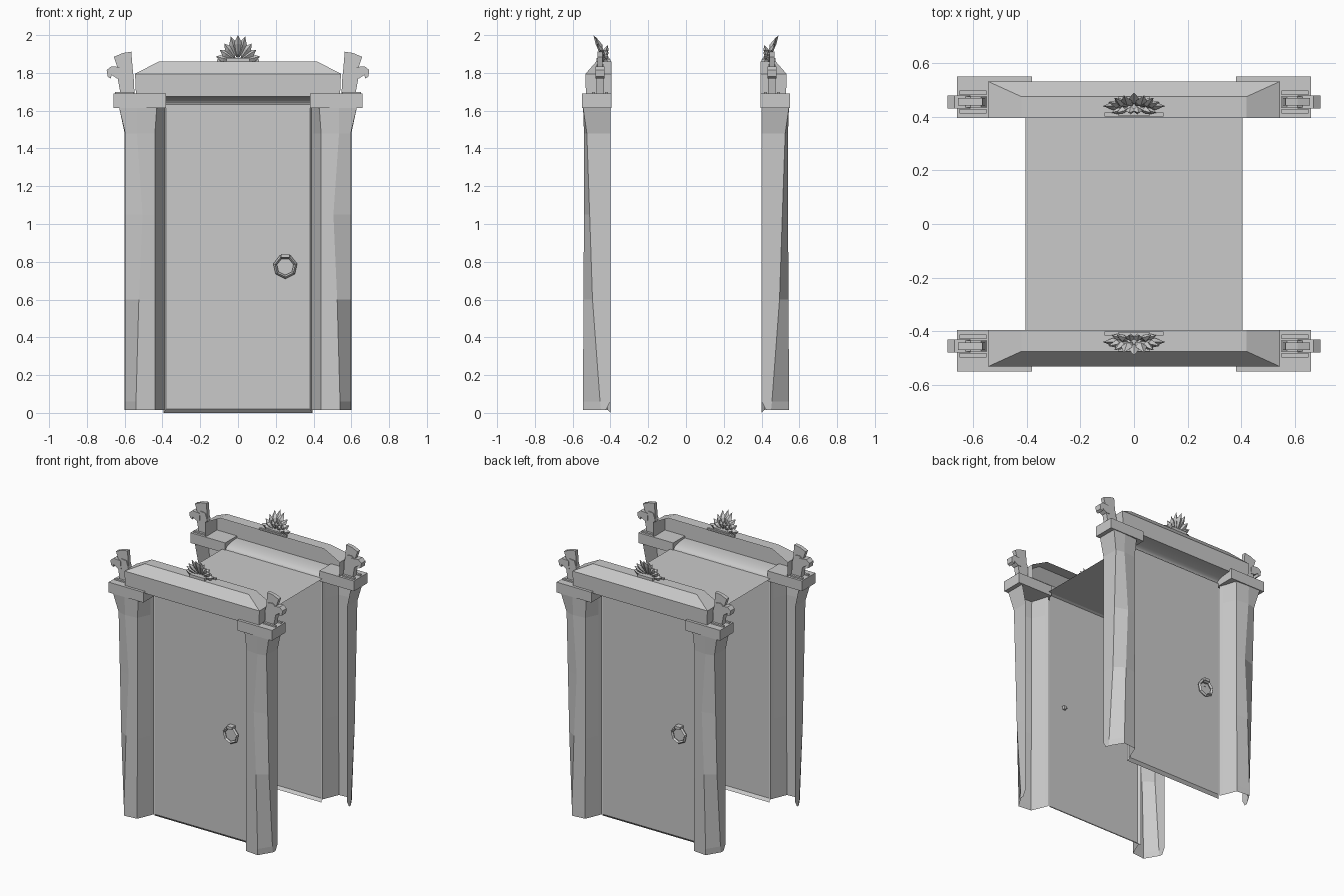
import bpy, bmesh, math
from mathutils import Vector, Matrix

old = bpy.data.objects.get("Cube")
if old:
    bpy.data.objects.remove(old, do_unlink=True)

stone = bpy.data.materials.new("plain grey")
stone.use_nodes = True
grey = (0.59, 0.59, 0.59, 1)
stone.diffuse_color = grey
stone.node_tree.nodes["Principled BSDF"].inputs["Base Color"].default_value = grey


def finish(name, bm, smooth=False, paired=True):
    """Make the front part and its copy turned to the back."""
    mesh = bpy.data.meshes.new(name)
    bmesh.ops.recalc_face_normals(bm, faces=bm.faces)
    for f in bm.faces:
        f.smooth = smooth
    bm.to_mesh(mesh)
    bm.free()
    mesh.materials.append(stone)
    for side in ("front", "back") if paired else ("",):
        ob = bpy.data.objects.new((side + "_" + name).strip("_"), mesh)
        bpy.context.collection.objects.link(ob)
        if side == "back":
            ob.rotation_euler.z = math.pi


def box(bm, x, y, z):
    size = Vector((x[1] - x[0], y[1] - y[0], z[1] - z[0]))
    mid = Vector((sum(x), sum(y), sum(z))) / 2
    bmesh.ops.create_cube(bm, size=1, matrix=Matrix.Translation(mid) @ Matrix.Diagonal(size.to_4d()))


def loft(bm, rings, closed=False):
    rows = [[bm.verts.new(p) for p in ring] for ring in rings]
    n = len(rows[0])
    for a, b in zip(rows, rows[1:]):
        for i in range(n if closed else n - 1):
            j = (i + 1) % n
            bm.faces.new((a[i], a[j], b[j], b[i]))
    return rows


def plate(bm, outline, y, half):
    """Extrude an x-z outline to both sides of y."""
    ends = loft(bm, [[(x, y - half, z) for x, z in outline],
                     [(x, y + half, z) for x, z in outline]], closed=True)
    for ring in ends:
        bm.faces.new(ring)


def mirror_x(bm):
    dup = bmesh.ops.duplicate(bm, geom=bm.verts[:] + bm.edges[:] + bm.faces[:])["geom"]
    verts = [g for g in dup if isinstance(g, bmesh.types.BMVert)]
    bmesh.ops.scale(bm, vec=(-1, 1, 1), verts=verts)


# Pillars: thin shells open toward the inside, with a roughly hewn outer corner
bm = bmesh.new()
levels = [  # height, front corner x, side corner y, front y, back y
    (0.015, 0.54, -0.45, -0.545, -0.425),
    (0.06, 0.54, -0.455, -0.545, -0.4),
    (0.6, 0.525, -0.495, -0.543, -0.4),
    (1.05, 0.505, -0.51, -0.54, -0.4),
    (1.48, 0.535, -0.525, -0.54, -0.4)]
rings = []
for z, fx, sy, fy, by in levels:
    rings.append([(0.39, -0.415, z), (0.4, -0.44, z), (0.44, fy + 0.01, z),
                  (fx, fy, z), (0.597, sy, z), (0.6, by, z)])
rings.append([(0.39, -0.415, 1.62), (0.4, -0.44, 1.62), (0.43, -0.54, 1.62),
              (0.535, -0.545, 1.62), (0.63, -0.545, 1.62), (0.63, -0.4, 1.62)])
loft(bm, rings)
mirror_x(bm)
finish("pillars", bm)

# Capital blocks
bm = bmesh.new()
box(bm, (0.38, 0.66), (-0.55, -0.395), (1.615, 1.69))
mirror_x(bm)
finish("capitals", bm)

# Door: shallow pan whose rim slopes back toward the inside
bm = bmesh.new()
rows = loft(bm, [[(-w, y, lo), (w, y, lo), (w, y, hi), (-w, y, hi)]
                 for w, y, lo, hi in ((0.395, -0.4, 0, 1.64), (0.38, -0.418, 0.02, 1.632))],
            closed=True)
bm.faces.new(rows[-1])
finish("door", bm)

# Lintel: hipped shell, open at the rear
bm = bmesh.new()
rows = loft(bm, [[(-w, -0.395, z), (-w, y, z), (w, y, z), (w, -0.395, z)]
                 for w, y, z in ((0.54, -0.53, 1.675), (0.545, -0.532, 1.795), (0.42, -0.475, 1.86))])
bm.faces.new(rows[-1])
finish("lintel", bm)

# Curved moulding below the lintel
bm = bmesh.new()
arc = [i * math.pi / 12 for i in range(7)]
loft(bm, [[(s * 0.5, -0.53 + 0.13 * math.sin(a), 1.638 + 0.037 * math.cos(a)) for a in arc]
          for s in (-1, 1)])
finish("moulding", bm, smooth=True)

# Beaked finials on the capitals
bm = bmesh.new()
neck = [(0.548, 1.69), (0.553, 1.79), (0.57, 1.84), (0.61, 1.845),
        (0.645, 1.82), (0.635, 1.76), (0.622, 1.69)]
crest = [(0.555, 1.79), (0.565, 1.912), (0.61, 1.905), (0.657, 1.885), (0.632, 1.81)]
beak = [(0.615, 1.83), (0.67, 1.835), (0.695, 1.815), (0.69, 1.78),
        (0.672, 1.77), (0.67, 1.79), (0.64, 1.77), (0.61, 1.77)]
plate(bm, neck, -0.455, 0.02)
plate(bm, crest, -0.455, 0.014)
plate(bm, beak, -0.455, 0.024)
for y in (-0.49, -0.42):
    box(bm, (0.55, 0.65), (y - 0.008, y + 0.008), (1.69, 1.7))
mirror_x(bm)
finish("finials", bm)

# Fan of ridged leaves on top of the lintel
bm = bmesh.new()


def leaf(angle, length, width, base_y, lean):
    out = Vector((math.sin(angle), 0, math.cos(angle)))
    side = Vector((math.cos(angle), 0, -math.sin(angle)))
    root = Vector((0, base_y, 1.86)) + out * 0.02
    mid = root + out * length * 0.6 + Vector((0, lean * 0.4, 0))
    tip = root + out * length + Vector((0, lean, 0))
    ring = [mid + side * width, mid + Vector((0, -0.015, 0)),
            mid - side * width, mid + Vector((0, 0.015, 0))]
    ring = [bm.verts.new(p) for p in ring]
    a, b = bm.verts.new(root), bm.verts.new(tip)
    for i in range(4):
        for end in (a, b):
            bm.faces.new((ring[i], ring[(i + 1) % 4], end))


leaf(0, 0.12, 0.024, -0.445, -0.045)
for s in (-1, 1):
    for angle, length, lean in ((0.28, 0.118, -0.04), (0.65, 0.1, -0.03),
                                (1.0, 0.095, -0.015), (1.35, 0.1, 0)):
        leaf(s * angle, length, 0.024, -0.44, lean)
    for angle in (0.2, 0.8, 1.2):
        leaf(s * angle, 0.07, 0.02, -0.43, 0.015)
box(bm, (-0.06, 0.06), (-0.475, -0.405), (1.855, 1.88))
box(bm, (-0.11, 0.11), (-0.415, -0.4), (1.855, 1.87))
finish("leaf_ornament", bm)

# Seven-sided ring handle with its mount and rear pin
bm = bmesh.new()
section = [(0.065, -0.44), (0.055, -0.453), (0.045, -0.44), (0.055, -0.427)]
turns = [math.pi / 2 + math.pi / 7 + i * math.tau / 7 for i in range(8)]
loft(bm, [[(0.25 + r * math.cos(t), y, 0.775 + r * math.sin(t)) for r, y in section]
          for t in turns], closed=True)
bmesh.ops.remove_doubles(bm, verts=bm.verts, dist=0.0005)
box(bm, (0.228, 0.272), (-0.458, -0.415), (0.822, 0.842))
box(bm, (0.245, 0.265), (-0.42, -0.402), (0.8, 0.825))
finish("ring_handle", bm)

# Flat ceiling sheet joining both doorways
bm = bmesh.new()
loft(bm, [[(s * 0.405, -0.4, 1.638), (s * 0.405, 0.4, 1.638)] for s in (1, -1)])
finish("ceiling_sheet", bm, paired=False)
